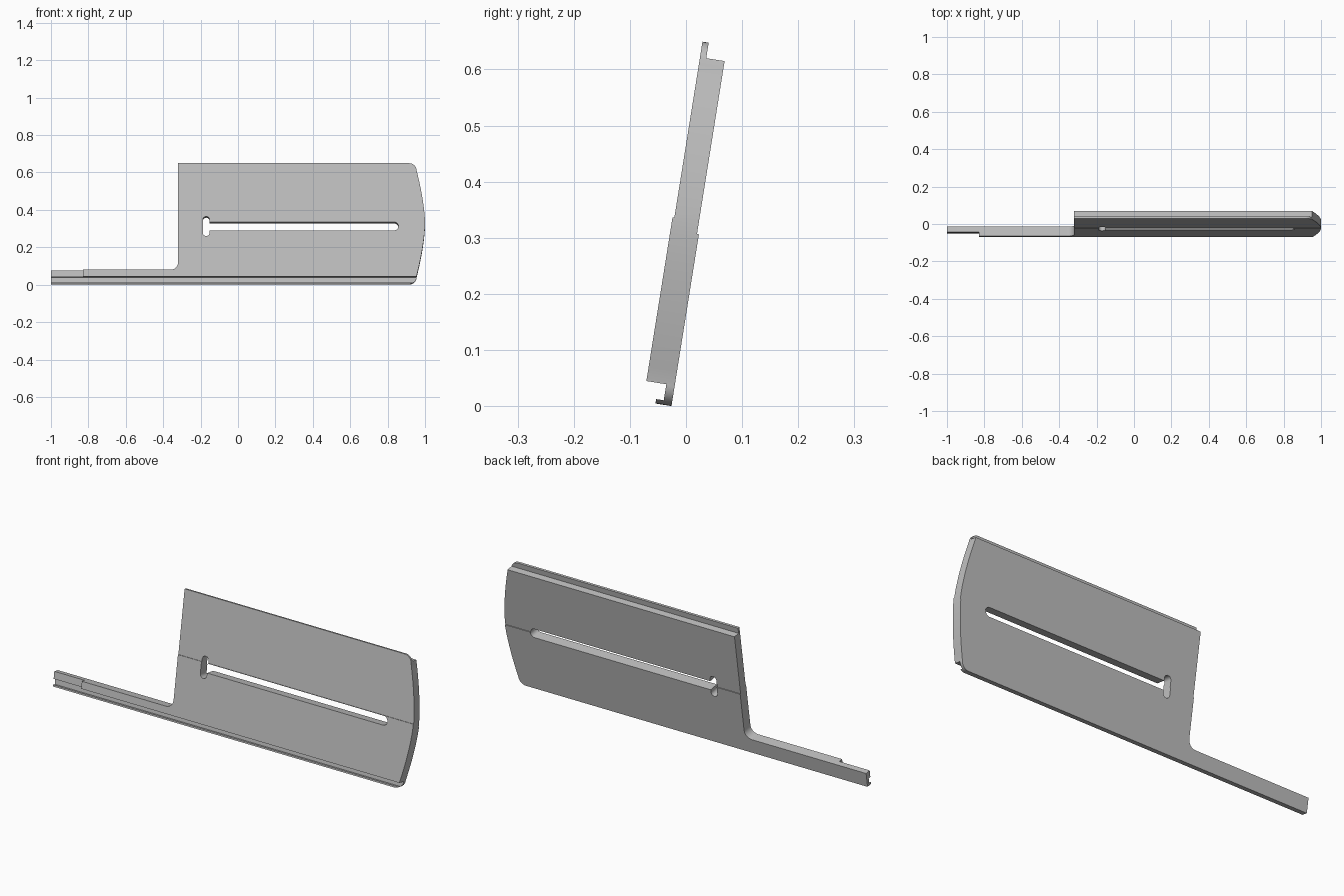
import bpy
import bmesh
from math import cos, sin, pi, radians
from mathutils import Vector

if "Cube" in bpy.data.objects:
    bpy.data.objects.remove(bpy.data.objects["Cube"], do_unlink=True)

TILT = radians(9.08)     # backward lean of the plate
HALF = 0.325             # half height along the plate

metal = bpy.data.materials.new("light grey metal")
metal.use_nodes = True
metal.diffuse_color = (0.52, 0.52, 0.52, 1)
metal.node_tree.nodes["Principled BSDF"].inputs["Base Color"].default_value = (0.52, 0.52, 0.52, 1)


def prism(name, points, direction):
    """Extrude a closed outline of 3D points along a direction."""
    bm = bmesh.new()
    face = bm.faces.new([bm.verts.new(p) for p in points])
    grown = bmesh.ops.extrude_face_region(bm, geom=[face])["geom"]
    moved = [g for g in grown if isinstance(g, bmesh.types.BMVert)]
    bmesh.ops.translate(bm, verts=moved, vec=Vector(direction))
    bmesh.ops.recalc_face_normals(bm, faces=bm.faces)
    mesh = bpy.data.meshes.new(name)
    bm.to_mesh(mesh)
    bm.free()
    mesh.materials.append(metal)
    obj = bpy.data.objects.new(name, mesh)
    bpy.context.collection.objects.link(obj)
    return obj


def through_prism(name, outline):
    """Prism through the plate thickness from an (x, height) outline."""
    return prism(name, [(x, -0.1, v) for x, v in outline], (0, 0.2, 0))


def arc(cx, cv, r, start, end, steps=8):
    angles = [radians(start + (end - start) * i / steps) for i in range(steps + 1)]
    return [(cx + r * cos(a), cv + r * sin(a)) for a in angles]


def combine(target, tool, operation):
    mod = target.modifiers.new("shape", "BOOLEAN")
    mod.operation = operation
    mod.solver = "EXACT"
    mod.object = tool
    tool.hide_render = True
    bpy.context.view_layer.objects.active = target
    bpy.ops.object.modifier_apply(modifier=mod.name)
    bpy.data.objects.remove(tool, do_unlink=True)


# Cross-section (depth, height): top lip, rabbets, bottom tab and face creases
section = [
    (-0.0222, HALF), (-0.011, HALF), (-0.011, 0.297), (0.0222, 0.297),
    (0.0222, -0.015), (0.0257, -0.015), (0.0257, -HALF), (-0.0033, -HALF),
    (-0.0033, -0.317), (0.0105, -0.317), (0.0105, -0.288), (-0.0255, -0.288),
    (-0.0255, 0.0075), (-0.0222, 0.0075),
]
plate = prism("slotted_plate", [(-1, w, v) for w, v in section], (2.05, 0, 0))

# Front outline: bowed right end, rounded corners, filleted arm on the left
bow = [(1 - 0.045 * abs(i / 12) ** 1.6, 0.285 * i / 12) for i in range(-11, 12)]
outline = [(-1.1, -0.4), (0.915, -0.4)]
outline += arc(0.915, -0.285, 0.04, -90, 0) + bow + arc(0.915, 0.285, 0.04, 0, 90)
outline += [(0.915, 0.4), (-0.32, 0.4)]
outline += arc(-0.36, -0.212, 0.04, 0, -90) + [(-1.1, -0.252)]
combine(plate, through_prism("outline_cutter", outline), "INTERSECT")

# Long slot with a rounded right end
slot = [(-0.17, 0.006), (-0.17, -0.039)] + arc(0.835, -0.0165, 0.0225, -90, 90, 12)
combine(plate, through_prism("slot_cutter", slot), "DIFFERENCE")

# Upright keyhole at the left end of the slot
keyhole = arc(-0.17, 0.019, 0.018, 0, 180, 12) + arc(-0.17, -0.052, 0.018, 180, 360, 12)
combine(plate, through_prism("keyhole_cutter", keyhole), "DIFFERENCE")

# Thinned tip of the arm
tip = [(-1.1, -0.1, -0.4), (-0.83, -0.1, -0.4), (-0.83, -0.1, -0.2), (-1.1, -0.1, -0.2)]
combine(plate, prism("tip_cutter", tip, (0, 0.0967, 0)), "DIFFERENCE")

# Lean the finished plate back and stand it on the ground
plate.rotation_euler.x = -TILT
plate.location.z = HALF
bpy.ops.object.select_all(action="DESELECT")
plate.select_set(True)
bpy.context.view_layer.objects.active = plate
bpy.ops.object.shade_smooth_by_angle(angle=pi / 6)
